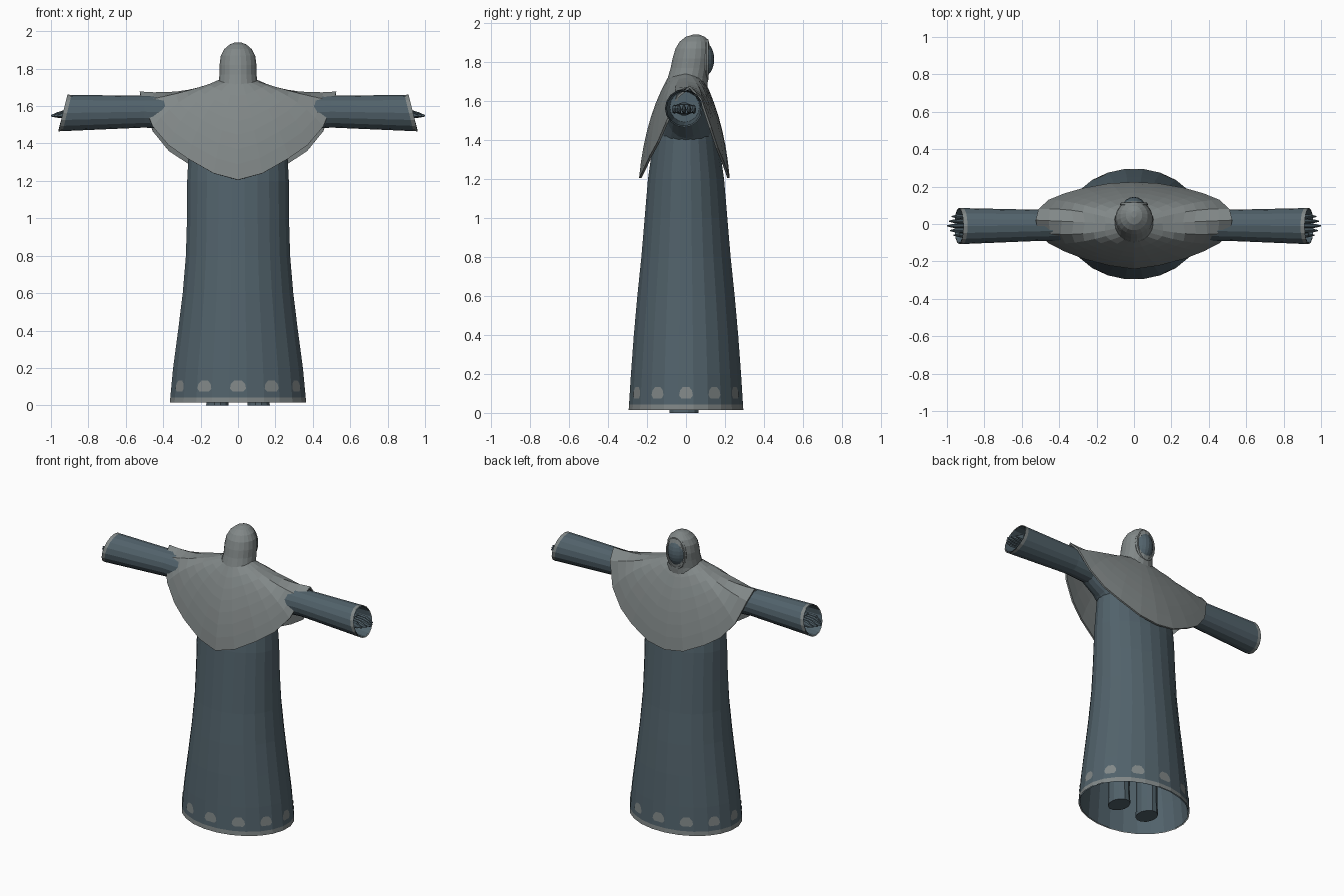
import bpy, bmesh
from math import sin, cos, pi, radians

cube = bpy.data.objects.get("Cube")
if cube:
    bpy.data.objects.remove(cube)


def material(name, rgb):
    mat = bpy.data.materials.new(name)
    mat.use_nodes = True
    mat.diffuse_color = (*rgb, 1)
    mat.node_tree.nodes["Principled BSDF"].inputs["Base Color"].default_value = (*rgb, 1)
    return mat


SLATE = material("slate_cloth", (.083, .122, .146))
GREY = material("grey_cloth", (.22, .245, .245))


def build(name, bm, mats, mirror=False, thickness=0):
    bmesh.ops.recalc_face_normals(bm, faces=bm.faces)
    mesh = bpy.data.meshes.new(name)
    bm.to_mesh(mesh)
    bm.free()
    for mat in mats:
        mesh.materials.append(mat)
    obj = bpy.data.objects.new(name, mesh)
    bpy.context.collection.objects.link(obj)
    if mirror:
        obj.modifiers.new("mirror", 'MIRROR')
    if thickness:
        mod = obj.modifiers.new("thickness", 'SOLIDIFY')
        mod.thickness, mod.offset = thickness, 0
    return obj


def loft(name, rings, mats, trim=-1, caps=(), loop=False, **extra):
    """Skin closed rings; the band numbered trim takes the second material."""
    bm = bmesh.new()
    rows = [[bm.verts.new(p) for p in ring] for ring in rings]
    n = len(rows[0])
    pairs = list(zip(rows, rows[1:])) + ([(rows[-1], rows[0])] if loop else [])
    for band, (a, b) in enumerate(pairs):
        for i in range(n):
            j = (i + 1) % n
            face = bm.faces.new((a[i], a[j], b[j], b[i]))
            face.material_index = int(band == trim)
    for end in caps:
        bm.faces.new(rows[end])
    return build(name, bm, mats, **extra)


def ellipse(z, rx, ry, cx=0, cy=0, n=24):
    step = 2 * pi / n
    return [(cx + rx * cos((i + .5) * step), cy + ry * sin((i + .5) * step), z)
            for i in range(n)]


# Long robe: height, half width, half depth
ROBE = [(.015, .367, .297), (.043, .365, .295), (.2, .35, .285), (.4, .323, .27),
        (.6, .298, .252), (.8, .281, .231), (1, .275, .214), (1.2, .274, .197),
        (1.4, .264, .168), (1.55, .22, .135), (1.64, .14, .085), (1.7, .08, .06)]
loft("robe", [ellipse(*row) for row in ROBE], [SLATE, GREY], trim=0, caps=[-1])
loft("robe_lining", [ellipse(z, rx - .008, ry - .008) for z, rx, ry in ROBE[:8]], [SLATE])

# Domed spots around the hem, one on every second facet
SPOT = [(-.32, .075), (-.46, .09), (-.4, .115), (-.2, .134),
        (.2, .134), (.4, .115), (.46, .09), (.32, .075)]
bm = bmesh.new()
for k in range(12):
    outline = []
    for u, z in SPOT:
        f = (z - ROBE[1][0]) / (ROBE[2][0] - ROBE[1][0])
        rx, ry = (ROBE[1][i] * (1 - f) + ROBE[2][i] * f + .003 for i in (1, 2))
        a, b = radians(30 * k - 7.5), radians(30 * k + 7.5)
        x = rx * (cos(a) * (.5 - u) + cos(b) * (.5 + u))
        y = ry * (sin(a) * (.5 - u) + sin(b) * (.5 + u))
        outline.append(bm.verts.new((x, y, z)))
    bm.faces.new(outline)
build("hem_spots", bm, [GREY])

# Legs under the robe
loft("legs", [ellipse(z, r, r * 1.25, .11, -.01, 12)
              for z, r in ((0, .062), (.1, .058), (.9, .07))],
     [SLATE], caps=[0, -1], mirror=True)


# Sleeves with slanted, trimmed cuffs: x, centre y, centre z, half depth, half height, slant
def sleeve_ring(x, cy, cz, ry, rz, slant, n=16):
    return [(x - slant * sin(2 * pi * i / n), cy + ry * cos(2 * pi * i / n),
             cz + rz * sin(2 * pi * i / n)) for i in range(n)]


SLEEVE = [(.16, 0, 1.47, .13, .17, 0), (.27, 0, 1.53, .1, .12, 0),
          (.36, -.005, 1.565, .085, .09, 0), (.5, -.007, 1.57, .083, .085, 0),
          (.914, -.011, 1.563, .096, .097, .024), (.936, -.011, 1.563, .097, .098, .024)]
loft("sleeves", [sleeve_ring(*r) for r in SLEEVE], [SLATE, GREY], trim=4, mirror=True)
loft("sleeve_linings",
     [sleeve_ring(x, cy, cz, ry - .007, rz - .007, s) for x, cy, cz, ry, rz, s in SLEEVE[3:]],
     [SLATE], caps=[0], mirror=True)


# Hands: a flat palm and five tapering fingers
def finger(name, y, tip, z):
    rows = [(.84, .011, .022), (.93, .012, .022), (tip - .03, .01, .014), (tip, .003, .004)]
    loft(name, [sleeve_ring(x, y, z - .012 * i / 3, a, b, 0, 8)
                for i, (x, a, b) in enumerate(rows)], [SLATE], caps=[0, -1], mirror=True)


for i, tip in enumerate((.965, .985, 1, .99, .975)):
    finger(f"fingers_{i + 1}", -.06 + .025 * i, tip, 1.56)
loft("palms", [sleeve_ring(x, -.01, 1.56, a, b, 0, 10)
               for x, a, b in ((.6, .03, .035), (.76, .035, .035), (.83, .06, .03), (.88, .06, .024))],
     [SLATE], caps=[0, -1], mirror=True)

# Shoulder cape: hem point and bend point, from the shoulder round to the middle
CAPE = [((.525, 0, 1.672), (.27, 0, 1.65)), ((.51, .06, 1.625), (.3, .08, 1.66)),
        ((.455, .115, 1.49), (.31, .12, 1.66)), ((.37, .155, 1.39), (.27, .14, 1.64)),
        ((.27, .19, 1.32), (.19, .165, 1.59)), ((.13, .222, 1.24), (.08, .195, 1.53)),
        ((0, .235, 1.205), (0, .207, 1.505))]


def cape_point(k, s):
    t = 2 * pi * k / 24
    side = 1 if cos(t) >= 0 else -1
    face = 1 if sin(t) >= 0 else -1
    quarter = k % 12
    hem, bend = CAPE[min(quarter, 12 - quarter)]
    neck = (.1 * abs(cos(t)), .09 * abs(sin(t)), 1.735 - .02 * abs(sin(t)))
    x, y, z = ((1 - s) ** 2 * n + 2 * s * (1 - s) * b + s * s * h
               for n, b, h in zip(neck, bend, hem))
    if face > 0:
        y *= .93
        z -= .03 * s * abs(sin(2 * t))
    return side * x, face * y + .02 * s * abs(cos(t)), z


loft("shoulder_cape", [[cape_point(k, s / 7) for k in range(24)] for s in range(8)],
     [GREY], thickness=.012)

# Hood: height, half width, half depth, centre y
HOOD = [(1.67, .125, .11, 0), (1.72, .106, .105, .01), (1.77, .1, .102, .022),
        (1.82, .1, .1, .03), (1.87, .093, .091, .036), (1.905, .074, .076, .042),
        (1.93, .044, .05, .048), (1.941, .014, .018, .052)]
loft("hood", [ellipse(z, rx, ry, 0, cy, 20) for z, rx, ry, cy in HOOD], [GREY], caps=[-1])

# Dark face bulging from the hood opening
bm = bmesh.new()
bmesh.ops.create_uvsphere(bm, u_segments=20, v_segments=14, radius=1)
for v in bm.verts:
    v.co = (v.co.x * .072, .062 + v.co.y * .083, 1.815 + v.co.z * .104)
build("face", bm, [SLATE])

# Rim around the hood opening
rim = []
for i in range(24):
    a = 2 * pi * i / 24
    rim.append([((.066 + .009 * cos(b)) * cos(a), .104 + .012 * sin(b),
                 1.813 + (.1 + .009 * cos(b)) * sin(a))
                for b in (2 * pi * j / 6 for j in range(6))])
loft("hood_rim", rim, [GREY], loop=True)
